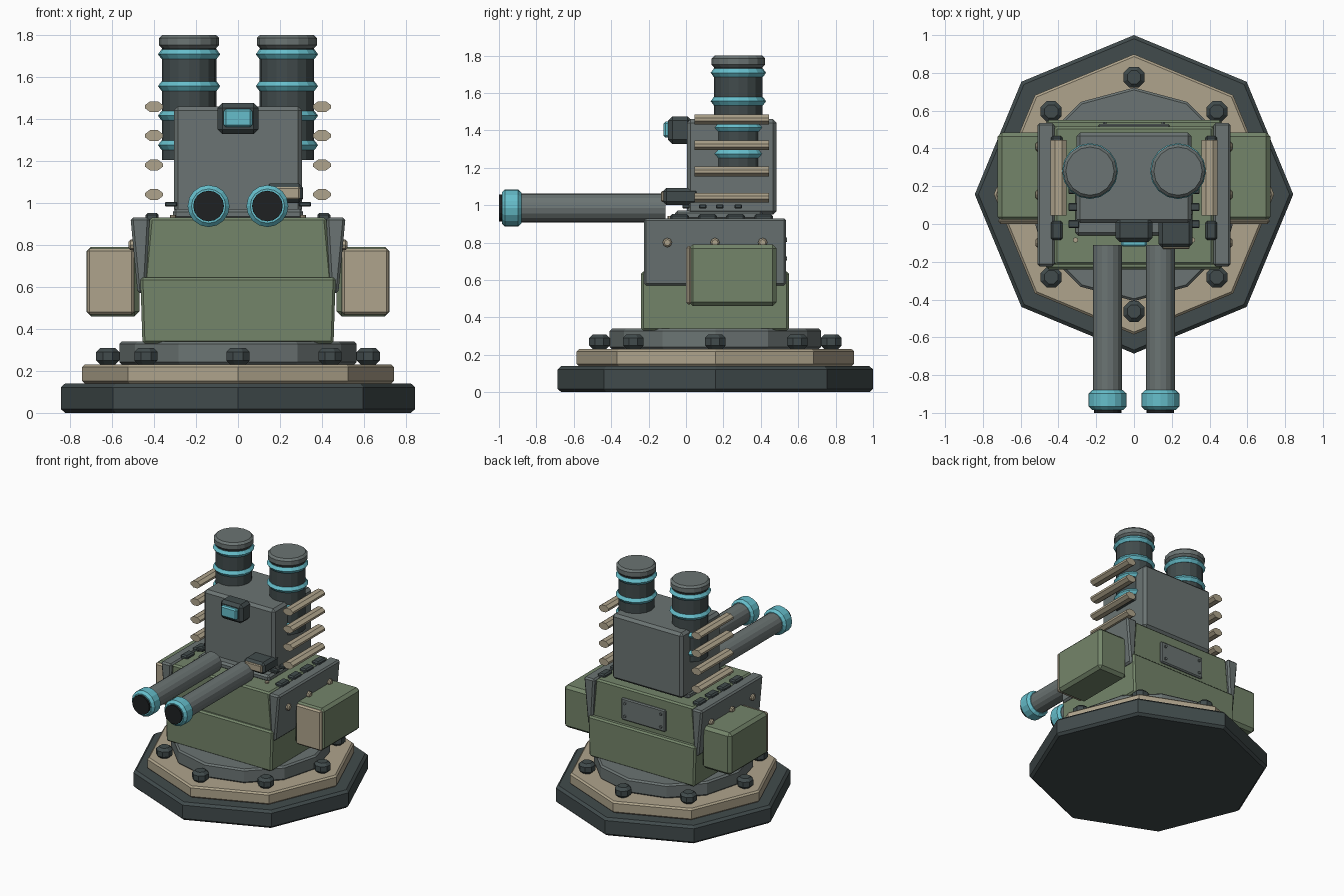
import bpy, bmesh, math
from mathutils import Matrix, Vector

if "Cube" in bpy.data.objects:
    bpy.data.objects.remove(bpy.data.objects["Cube"])


def mat(name, hexa):
    def lin(c):
        c /= 255
        return c / 12.92 if c < 0.04045 else ((c + 0.055) / 1.055) ** 2.4
    m = bpy.data.materials.new(name)
    m.diffuse_color = [lin(int(hexa[i:i + 2], 16)) for i in (0, 2, 4)] + [1]
    m.use_nodes = True
    m.node_tree.nodes["Principled BSDF"].inputs["Base Color"].default_value = m.diffuse_color
    return m


GREEN = mat("olive green", "74856A")
GRAY = mat("steel gray", "6B7473")
DARK = mat("dark slate", "414B4C")
TAN = mat("sand tan", "AFA48C")
CYAN = mat("light cyan", "66BECB")
BLACK = mat("bore black", "1E2122")


def finish(name, bm, material, bevel):
    bmesh.ops.recalc_face_normals(bm, faces=bm.faces)
    me = bpy.data.meshes.new(name)
    bm.to_mesh(me)
    bm.free()
    me.materials.append(material)
    ob = bpy.data.objects.new(name, me)
    bpy.context.collection.objects.link(ob)
    if bevel:
        mod = ob.modifiers.new("bevel", 'BEVEL')
        mod.width, mod.segments = bevel, 1
        mod.limit_method, mod.angle_limit = 'ANGLE', math.radians(50)
    return ob


def box(name, x, y, z, material, bevel=0.015):
    """Box from (min, max) pairs along each axis."""
    bm = bmesh.new()
    bmesh.ops.create_cube(bm, size=1)
    for v in bm.verts:
        v.co = Vector([(p[0] + p[1]) / 2 + c * (p[1] - p[0]) for p, c in zip((x, y, z), v.co)])
    return finish(name, bm, material, bevel)


def cyl(name, center, r, depth, sides, material, axis='Z', bevel=0.0, turn=0.0, r2=None):
    bm = bmesh.new()
    bmesh.ops.create_cone(bm, cap_ends=True, segments=sides, radius1=r,
                          radius2=r if r2 is None else r2, depth=depth)
    rot = Matrix.Rotation(turn, 4, 'Z')
    if axis == 'Y':
        rot = Matrix.Rotation(math.pi / 2, 4, 'X') @ rot
    elif axis == 'X':
        rot = Matrix.Rotation(math.pi / 2, 4, 'Y') @ rot
    bmesh.ops.transform(bm, matrix=Matrix.Translation(center) @ rot, verts=bm.verts)
    return finish(name, bm, material, bevel)


def prism(name, profile, y, material, bevel=0.012):
    """XZ profile extruded between two y values."""
    bm = bmesh.new()
    ends = [[bm.verts.new((px, yy, pz)) for px, pz in profile] for yy in y]
    n = len(profile)
    for e in ends:
        bm.faces.new(e)
    for i in range(n):
        j = (i + 1) % n
        bm.faces.new((ends[0][i], ends[0][j], ends[1][j], ends[1][i]))
    return finish(name, bm, material, bevel)


def mirror_x(x0, x1, s):
    return (x0, x1) if s > 0 else (-x1, -x0)


# Stepped base
CY = 0.157
cyl("base_slab", (0, CY, 0.07), 0.843, 0.14, 8, DARK, bevel=0.018)
cyl("base_step", (0, CY, 0.185), 0.742, 0.09, 8, TAN, bevel=0.012)
cyl("turning_ring", (0, CY, 0.285), 0.565, 0.11, 12, GRAY, bevel=0.012)
for i in range(8):
    a = i * math.pi / 4
    cyl("base_bolt", (0.62 * math.cos(a), CY + 0.62 * math.sin(a), 0.27), 0.06, 0.08, 8, DARK,
        bevel=0.02, turn=math.pi / 8 + a)

# Hull
prism("lower_hull", [(-0.455, 0.33), (0.455, 0.33), (0.465, 0.645), (-0.465, 0.645)],
      (-0.24, 0.55), GREEN)
prism("upper_hull", [(-0.45, 0.6), (0.45, 0.6), (0.42, 0.93), (-0.42, 0.93)],
      (-0.215, 0.515), GREEN)
box("rear_hatch", (-0.19, 0.19), (0.50, 0.53), (0.68, 0.85), GRAY, 0.008)
for x in (-0.155, 0.155):
    for z in (0.715, 0.815):
        cyl("hatch_rivet", (x, 0.533, z), 0.011, 0.016, 6, GRAY, 'Y')

for s in (1, -1):
    # Side armour with rivets
    prism("side_armour", [(s * px, pz) for px, pz in
                          ((0.42, 0.93), (0.512, 0.93), (0.478, 0.57), (0.44, 0.57))],
          (-0.225, 0.535), GRAY)
    for y in (-0.1, 0.155, 0.41):
        cyl("armour_rivet", (s * 0.503, y, 0.8), 0.025, 0.035, 8, TAN, 'X', 0.008)
    # Side pods with pale front covers
    box("side_pod", mirror_x(0.47, 0.722, s), (0.015, 0.485), (0.46, 0.79), GREEN, 0.022)
    box("pod_cover", mirror_x(0.495, 0.718, s), (0.0, 0.03), (0.468, 0.782), TAN, 0.012)
    # Blocks along the hull top
    for k in range(4):
        y = -0.035 + 0.15 * k
        box("deck_block", mirror_x(0.378, 0.44, s), (y - 0.05, y + 0.05), (0.91, 0.952), DARK, 0.01)
    cyl("deck_rivet", (s * 0.31, -0.085, 0.932), 0.014, 0.02, 8, TAN)
    # Lugs at the tower foot
    for y in (0.0, 0.09, 0.18, 0.28):
        box("tower_lug", mirror_x(0.29, 0.348, s), (y - 0.02, y + 0.02), (0.982, 1.005), DARK, 0.005)
    # Cooling fins
    for z in (1.04, 1.18, 1.32, 1.458):
        prism("cooling_fin", [(s * 0.4 + px, z + pz) for px, pz in
                              ((0.042, 0.008), (0.018, 0.026), (-0.018, 0.026), (-0.042, 0.008),
                               (-0.042, -0.008), (-0.018, -0.026), (0.018, -0.026), (0.042, -0.008))],
              (0.045, 0.445), TAN, 0)

# Tower
box("tower_foot", (-0.31, 0.31), (-0.06, 0.41), (0.92, 0.972), GRAY, 0.015)
box("tower", (-0.305, 0.305), (0.005, 0.485), (0.95, 1.46), GRAY, 0.02)
box("sensor_housing", (-0.097, 0.097), (-0.095, 0.03), (1.328, 1.475), DARK, 0.022)
box("sensor_lens", (-0.068, 0.068), (-0.12, -0.08), (1.362, 1.447), CYAN, 0.01)
box("sight_housing", (0.13, 0.31), (-0.125, 0.07), (1.0, 1.092), DARK, 0.02)
box("sight_window", (0.15, 0.295), (-0.133, -0.11), (1.018, 1.075), TAN, 0.006)

# Twin guns and twin launch tubes
for s in (1, -1):
    x = s * 0.14
    cyl("gun_barrel", (x, -0.51, 0.985), 0.077, 0.8, 16, GRAY, 'Y')
    cyl("muzzle_ring", (x, -0.932, 0.985), 0.1, 0.106, 16, CYAN, 'Y', 0.018)
    cyl("muzzle_bore", (x, -0.96, 0.985), 0.073, 0.08, 16, BLACK, 'Y')
    x, y = s * 0.233, 0.28
    cyl("launch_tube", (x, y, 1.47), 0.13, 0.53, 16, DARK)
    cyl("tube_cap", (x, y, 1.768), 0.143, 0.064, 16, GRAY, bevel=0.015)
    for z in (1.275, 1.415, 1.556, 1.708):
        for dz, r1, r2 in ((-0.011, 0.132, 0.148), (0.011, 0.148, 0.132)):
            cyl("tube_band", (x, y, z + dz), r1, 0.022, 16, CYAN, r2=r2)
